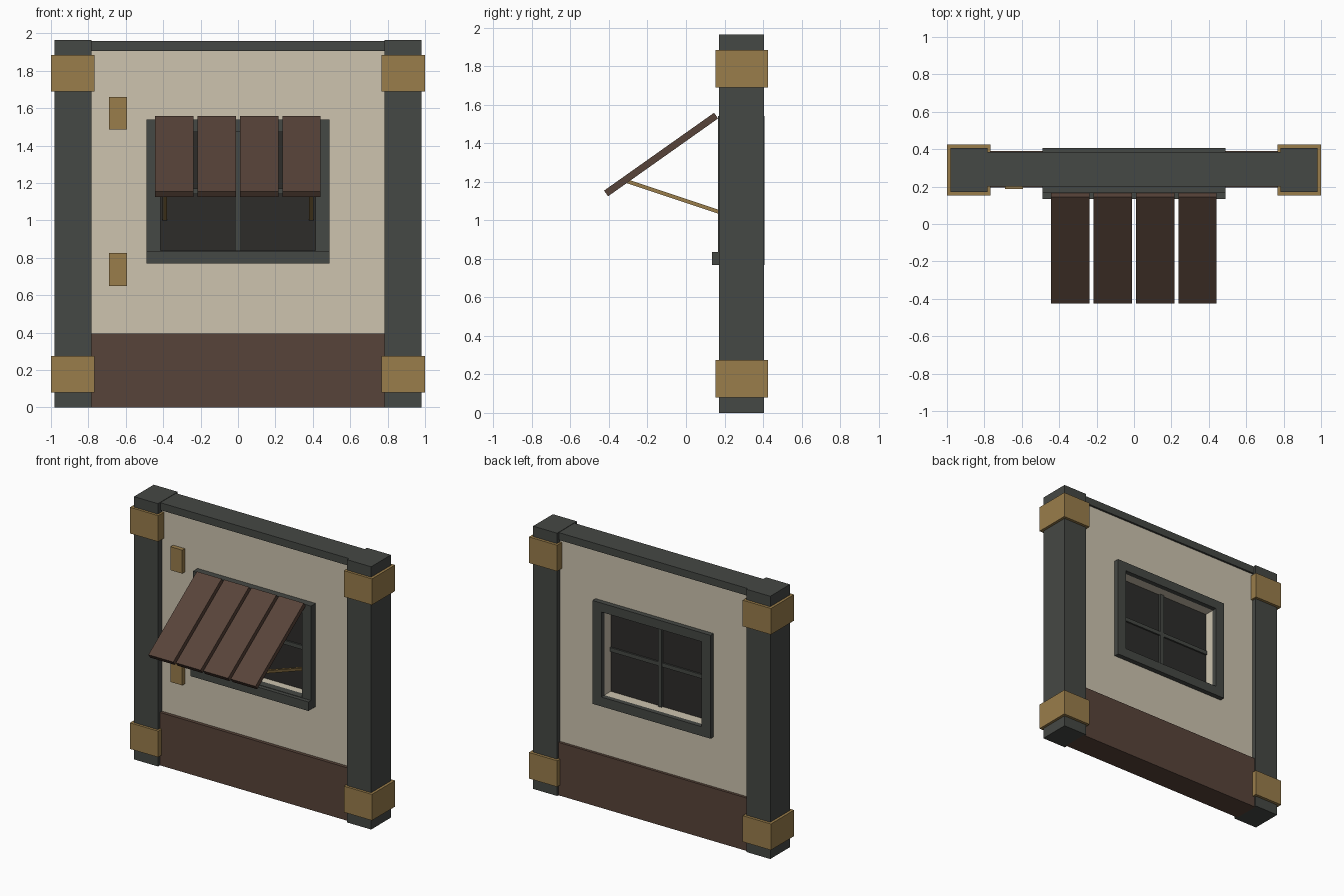
import bpy, bmesh, math
from mathutils import Matrix, Vector

if "Cube" in bpy.data.objects:
    bpy.data.objects.remove(bpy.data.objects["Cube"])


def material(name, rgb):
    m = bpy.data.materials.new(name)
    m.diffuse_color = (*rgb, 1)
    m.use_nodes = True
    m.node_tree.nodes["Principled BSDF"].inputs["Base Color"].default_value = m.diffuse_color
    return m


TIMBER = material("dark_timber", (0.06, 0.065, 0.058))
PLASTER = material("plaster", (0.61, 0.55, 0.43))
BRASS = material("brass", (0.32, 0.205, 0.07))
PLANK = material("brown_plank", (0.097, 0.057, 0.041))
GLASS = material("dark_glass", (0.026, 0.025, 0.023))


def finish(name, bm, mat):
    bmesh.ops.recalc_face_normals(bm, faces=bm.faces)
    mesh = bpy.data.meshes.new(name)
    bm.to_mesh(mesh)
    bm.free()
    mesh.materials.append(mat)
    ob = bpy.data.objects.new(name, mesh)
    bpy.context.collection.objects.link(ob)
    return ob


def box(name, x, y, z, mat):
    """Box from three (min, max) ranges."""
    bm = bmesh.new()
    bmesh.ops.create_cube(bm, size=1)
    for v in bm.verts:
        v.co = [r[0] if c < 0 else r[1] for c, r in zip(v.co, (x, y, z))]
    return finish(name, bm, mat)


def slat(name, x, width, thick, start, end, mat):
    """Bar running between two (y, z) points at a given x."""
    a, b = Vector((x, *start)), Vector((x, *end))
    d = b - a
    bm = bmesh.new()
    bmesh.ops.create_cube(bm, size=1)
    bmesh.ops.scale(bm, vec=(width, d.length, thick), verts=bm.verts)
    rot = Matrix.Rotation(math.atan2(d.z, d.y), 4, 'X')
    bmesh.ops.transform(bm, matrix=Matrix.Translation((a + b) / 2) @ rot, verts=bm.verts)
    return finish(name, bm, mat)


def ring(name, outer, inner, y, mat):
    """Rectangular panel with a rectangular opening; rects are x0, x1, z0, z1."""
    bm = bmesh.new()

    def loop(r, yy):
        return [bm.verts.new((r[i], yy, r[k])) for i, k in ((0, 2), (1, 2), (1, 3), (0, 3))]

    loops = [loop(outer, y[0]), loop(outer, y[1]), loop(inner, y[1]), loop(inner, y[0])]
    for n in range(4):
        p, q = loops[n], loops[(n + 1) % 4]
        for i in range(4):
            j = (i + 1) % 4
            bm.faces.new((p[i], p[j], q[j], q[i]))
    return finish(name, bm, mat)


OPEN = (-0.415, 0.415, 0.838, 1.473)
FRAME = (-0.488, 0.488, 0.768, 1.54)

# Wall with window opening, skirting and top beam
ring("wall", (-0.79, 0.79, 0.38, 1.92), OPEN, (0.22, 0.37), PLASTER)
box("skirting", (-0.79, 0.79), (0.195, 0.39), (0, 0.395), PLANK)
box("top_beam", (-0.79, 0.79), (0.20, 0.385), (1.905, 1.96), TIMBER)

# Corner posts with brass collars
for side, s in (("left", -1), ("right", 1)):
    box(f"{side}_post", sorted((s * 0.782, s * 0.98)), (0.172, 0.405), (0, 1.963), TIMBER)
    for level, z in (("lower", 0.08), ("upper", 1.69)):
        box(f"{side}_{level}_collar", sorted((s * 0.767, s)), (0.153, 0.426), (z, z + 0.195), BRASS)

# Window: front and back frames, sill, glass and glazing bars
ring("front_window_frame", FRAME, OPEN, (0.165, 0.22), TIMBER)
ring("back_window_frame", FRAME, OPEN, (0.37, 0.407), TIMBER)
box("window_sill", FRAME[:2], (0.135, 0.165), (0.768, 0.835), TIMBER)
box("glass", OPEN[:2], (0.275, 0.295), OPEN[2:], GLASS)
box("vertical_glazing_bar", (-0.015, 0.015), (0.26, 0.31), OPEN[2:], TIMBER)
box("horizontal_glazing_bar", OPEN[:2], (0.263, 0.307), (1.14, 1.17), TIMBER)

# Propped-open shutter planks
for i in range(4):
    slat(f"shutter_plank_{i + 1}", -0.34 + i * 0.2265, 0.205, 0.036,
         (-0.415, 1.139), (0.156, 1.543), PLANK)

# Shutter props
for side, x in (("left", -0.392), ("right", 0.392)):
    slat(f"{side}_shutter_prop", x, 0.025, 0.02, (-0.32, 1.207), (0.27, 1.01), BRASS)

# Small brass plates on the wall
for level, z in (("lower", 0.65), ("upper", 1.485)):
    box(f"{level}_wall_plate", (-0.69, -0.593), (0.188, 0.22), (z, z + 0.175), BRASS)
